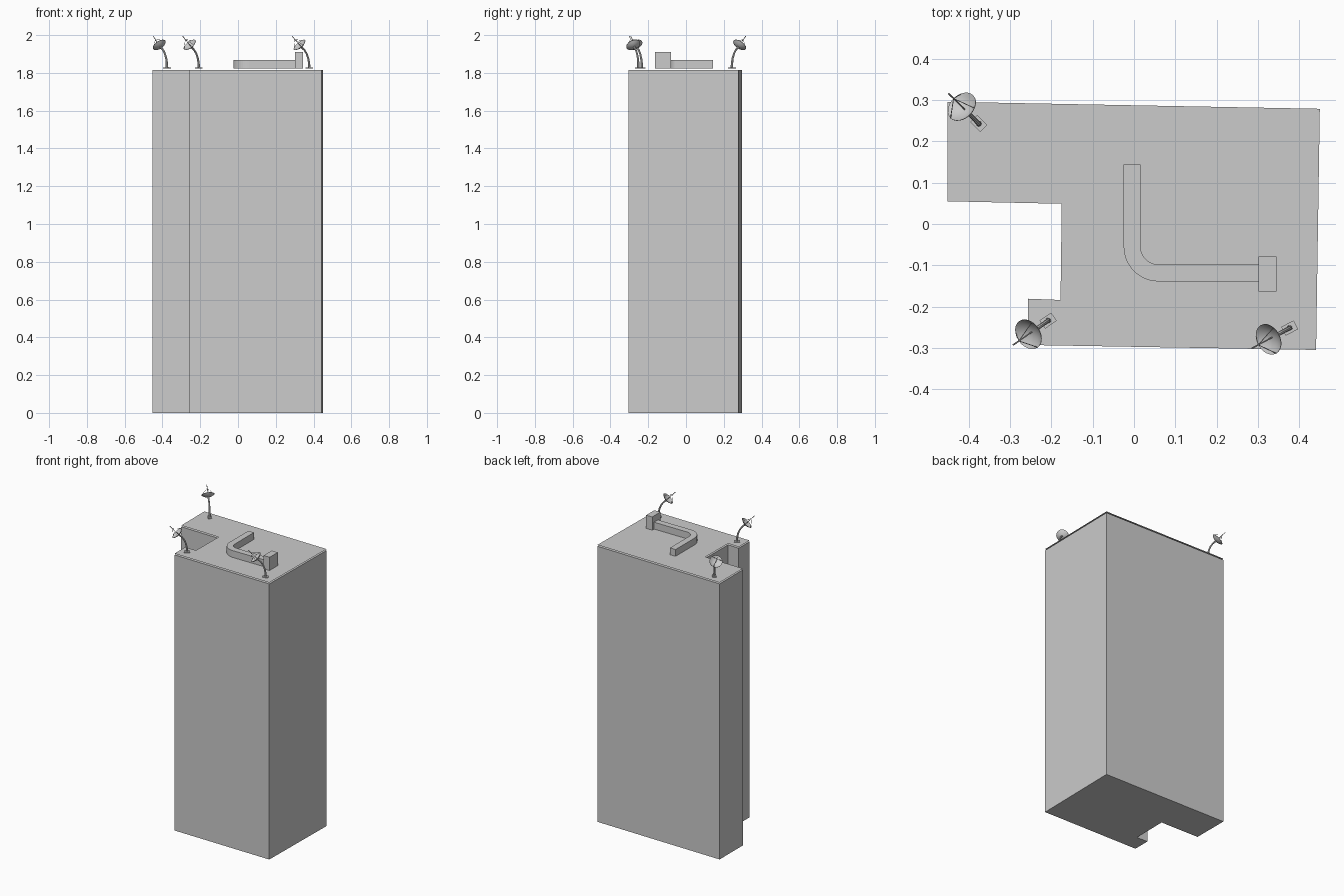
import bpy, bmesh, math
from mathutils import Vector, Matrix

if "Cube" in bpy.data.objects:
    bpy.data.objects.remove(bpy.data.objects["Cube"])

ROOF = 1.823
grey = bpy.data.materials.new("concrete grey")
grey.diffuse_color = (0.6, 0.6, 0.6, 1)
grey.use_nodes = True
grey.node_tree.nodes["Principled BSDF"].inputs["Base Color"].default_value = grey.diffuse_color


def finish(bm, name, smooth=False):
    bmesh.ops.recalc_face_normals(bm, faces=bm.faces)
    me = bpy.data.meshes.new(name)
    bm.to_mesh(me)
    bm.free()
    me.materials.append(grey)
    ob = bpy.data.objects.new(name, me)
    bpy.context.collection.objects.link(ob)
    if smooth:
        bpy.context.view_layer.objects.active = ob
        ob.select_set(True)
        bpy.ops.object.shade_smooth_by_angle(angle=math.radians(40))
        ob.select_set(False)
    return ob


def prism(name, pts, z0, z1):
    """Extrude a plan outline between two heights."""
    bm = bmesh.new()
    f = bm.faces.new([bm.verts.new((x, y, z0)) for x, y in pts])
    top = bmesh.ops.extrude_face_region(bm, geom=[f])["geom"]
    bmesh.ops.translate(bm, vec=(0, 0, z1 - z0),
                        verts=[v for v in top if isinstance(v, bmesh.types.BMVert)])
    return finish(bm, name)


def tube(bm, path, radii, n=8):
    """Round tube along points."""
    path = [Vector(p) for p in path]
    rings = []
    for i, p in enumerate(path):
        t = path[min(i + 1, len(path) - 1)] - path[max(i - 1, 0)]
        q = t.to_track_quat('Z', 'Y')
        rings.append([bm.verts.new(p + q @ Vector((radii[i] * math.cos(a), radii[i] * math.sin(a), 0)))
                      for a in (2 * math.pi * k / n for k in range(n))])
    for a, b in zip(rings, rings[1:]):
        for k in range(n):
            bm.faces.new((a[k], a[(k + 1) % n], b[(k + 1) % n], b[k]))
    bm.faces.new(rings[0])
    bm.faces.new(rings[-1])


# tower body with notch on the left side
outline = [(-.452, .296), (.45, .279), (.441, -.305), (-.257, -.293),
           (-.257, -.181), (-.178, -.184), (-.175, .049), (-.452, .055)]
prism("tower_body", outline, 0, 1.814)

# thin roof sheet just above the walls
bm = bmesh.new()
bm.faces.new([bm.verts.new((x, y, ROOF)) for x, y in reversed(outline)])
finish(bm, "roof_sheet")

# L-shaped roof duct with rounded bend
cx, cy = .059, -.055
arc = [math.pi + math.pi / 2 * i / 12 for i in range(13)]
outer = [(cx + .084 * math.cos(a), cy + .084 * math.sin(a)) for a in arc]
inner = [(cx + .043 * math.cos(a), cy + .043 * math.sin(a)) for a in arc]
duct = [(-.025, .144)] + outer + [(.301, -.139), (.301, -.098)] + inner[::-1] + [(.016, .144)]
prism("roof_duct", duct, ROOF, 1.868)
prism("duct_box", [(.301, -.164), (.345, -.164), (.345, -.079), (.301, -.079)], ROOF, 1.91)


def antenna(i, x, y, tx, ty):
    """Satellite dish standing at x, y and aimed along tx, ty."""
    M = Matrix.Translation((x, y, ROOF)) @ Matrix.Rotation(math.atan2(ty, tx), 4, 'Z')
    axis = Vector((.7, 0, .714)).normalized()
    apex = Vector((.047, 0, .114))

    # foot plate and bent post
    bm = bmesh.new()
    bmesh.ops.create_cube(bm, size=1, matrix=Matrix.Translation((0, 0, .003))
                          @ Matrix.Diagonal((.034, .024, .006, 1)))
    tube(bm, [(0, 0, .003), (.001, 0, .03), (.006, 0, .055), (.015, 0, .078),
              (.028, 0, .097), apex], [.007, .006, .0055, .005, .005, .006])
    bm.transform(M)
    finish(bm, f"dish_post_{i}", True)

    # bowl: thin parabolic shell
    A = Matrix.Translation(apex) @ axis.to_track_quat('Z', 'Y').to_matrix().to_4x4()
    R, depth, n = .039, .015, 24
    prof = [(R * k / 5, depth * (k / 5) ** 2) for k in range(6)]
    prof = [(r, z + .0015) for r, z in prof] + prof[::-1]
    bm = bmesh.new()
    vs = [bm.verts.new((r, 0, z)) for r, z in prof]
    es = [bm.edges.new(p) for p in zip(vs, vs[1:])]
    bmesh.ops.spin(bm, geom=vs + es, cent=(0, 0, 0), axis=(0, 0, 1),
                   angle=2 * math.pi, steps=n, use_merge=False)
    bmesh.ops.remove_doubles(bm, verts=bm.verts, dist=1e-5)
    bm.transform(M @ A)
    finish(bm, f"dish_bowl_{i}", True)

    # feed rod and three struts
    bm = bmesh.new()
    tube(bm, [(0, 0, 0), (0, 0, .05), (0, 0, .08)], [.0016, .0016, .0022], 6)
    for k in range(3):
        a = 2 * math.pi * k / 3
        tube(bm, [(R * math.cos(a), R * math.sin(a), depth), (0, 0, .056)], [.001, .001], 5)
    bm.transform(M @ A)
    finish(bm, f"dish_feed_{i}", True)


for i, args in enumerate([(-.376, .243, -.7, .7), (-.208, -.234, -.82, -.57),
                          (.377, -.252, -.88, -.47)]):
    antenna(i + 1, *args)
